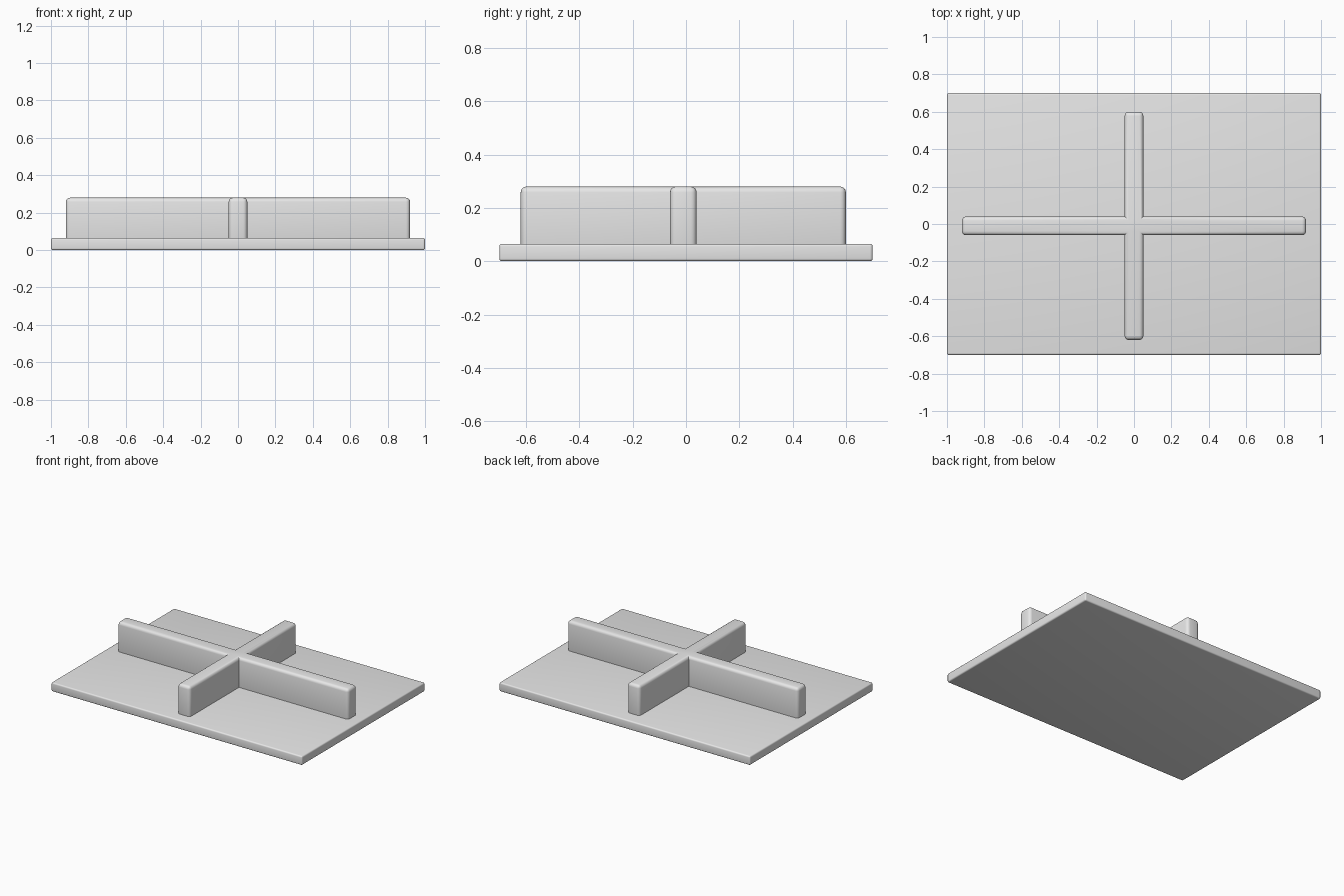
import bpy
import bmesh

cube = bpy.data.objects.get("Cube")
if cube:
    bpy.data.objects.remove(cube, do_unlink=True)

# One plain grey for the whole model
grey = bpy.data.materials.new("light grey")
grey.use_nodes = True
grey.diffuse_color = (0.8, 0.8, 0.8, 1)
grey.node_tree.nodes["Principled BSDF"].inputs["Base Color"].default_value = (0.8, 0.8, 0.8, 1)


def rounded_prism(name, outline, bottom, top, radius, keep_sharp):
    """Extrude an outline upward and round every edge that keep_sharp rejects."""
    bm = bmesh.new()
    base = bm.faces.new([bm.verts.new((x, y, bottom)) for x, y in outline])
    extruded = bmesh.ops.extrude_face_region(bm, geom=[base], use_keep_orig=True)
    for v in extruded["geom"]:
        if isinstance(v, bmesh.types.BMVert):
            v.co.z = top
    bmesh.ops.recalc_face_normals(bm, faces=bm.faces)
    edges = [e for e in bm.edges if not keep_sharp(e, bottom)]
    bmesh.ops.bevel(bm, geom=edges, offset=radius, segments=4,
                    profile=0.5, affect='EDGES', clamp_overlap=True)
    mesh = bpy.data.meshes.new(name)
    bm.to_mesh(mesh)
    bm.free()
    mesh.materials.append(grey)
    obj = bpy.data.objects.new(name, mesh)
    bpy.context.collection.objects.link(obj)
    bpy.ops.object.select_all(action='DESELECT')
    obj.select_set(True)
    bpy.context.view_layer.objects.active = obj
    bpy.ops.object.shade_smooth_by_angle()
    return obj


# Flat rectangular base
rounded_prism("base_plate", [(-1, -0.7), (1, -0.7), (1, 0.7), (-1, 0.7)],
              0, 0.065, 0.01, lambda edge, bottom: False)


# Crossed ribs: the buried bottom rim and the inner corners stay sharp
def rib_sharp(edge, bottom):
    buried = all(v.co.z == bottom for v in edge.verts)
    return buried or (edge.verts[0].co.xy == edge.verts[1].co.xy and not edge.is_convex)


half, reach_x, reach_y, centre_y = 0.05, 0.92, 0.61, -0.01
quarter = [(reach_x, half), (half, half), (half, reach_y)]
outline = []
for sx, sy in ((1, 1), (-1, 1), (-1, -1), (1, -1)):
    corner = quarter if sx * sy > 0 else quarter[::-1]
    outline += [(sx * x, sy * y + centre_y) for x, y in corner]
rounded_prism("cross_ribs", outline, 0.04, 0.28, 0.022, rib_sharp)
